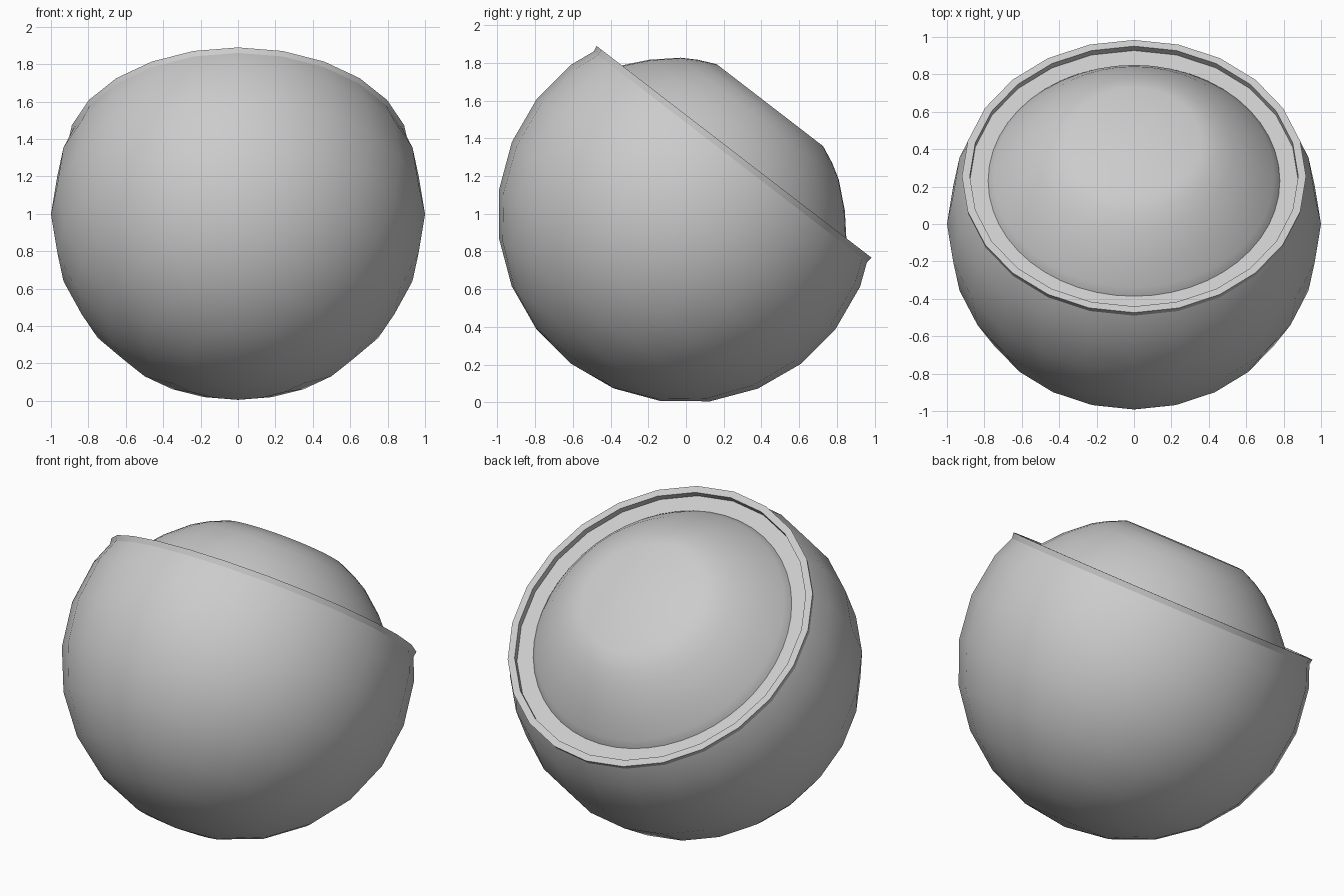
import bpy, bmesh, math
from mathutils import Matrix

if "Cube" in bpy.data.objects:
    bpy.data.objects.remove(bpy.data.objects["Cube"])

TILT = math.radians(-37.6)
PLACE = Matrix.Translation((0, 0, 0.997)) @ Matrix.Rotation(TILT, 4, 'X')


def lathe(name, profile, segments):
    """Revolve (radius, height) points round the tilted axis; radius 0 is a pole."""
    bm = bmesh.new()
    rings = []
    for r, h in profile:
        if r < 1e-5:
            rings.append([bm.verts.new((0, 0, h))])
        else:
            rings.append([bm.verts.new((r * math.cos(a), r * math.sin(a), h))
                          for a in (2 * math.pi * i / segments for i in range(segments))])
    for lo, hi in zip(rings, rings[1:]):
        for i in range(segments):
            j = (i + 1) % segments
            quad = [lo[i % len(lo)], lo[j % len(lo)], hi[j % len(hi)], hi[i % len(hi)]]
            bm.faces.new(list(dict.fromkeys(quad)))
    # flat top where the profile does not reach the axis
    if name == "inner_ball":
        bm.faces.new(rings[-1])
    bmesh.ops.recalc_face_normals(bm, faces=bm.faces)
    bm.transform(PLACE)
    mesh = bpy.data.meshes.new(name)
    bm.to_mesh(mesh)
    bm.free()
    ob = bpy.data.objects.new(name, mesh)
    bpy.context.collection.objects.link(ob)
    bpy.ops.object.select_all(action='DESELECT')
    ob.select_set(True)
    bpy.context.view_layer.objects.active = ob
    bpy.ops.object.shade_smooth_by_angle(angle=math.radians(30))
    return ob


# outer shell: low-poly sphere, raised lip, recessed flat ring
shell = [(math.sin(math.radians(a)), math.cos(math.radians(a))) for a in range(180, 74, -15)]
shell[0] = (0, -1)
shell += [(0.915, 0.385), (0.92, 0.418), (0.878, 0.418), (0.878, 0.38), (0.77, 0.38)]
lathe("outer_shell", shell, 24)

# inner ball with a flat round face
ball = [(0.80, 0.33), (0.78, 0.38), (0.75, 0.42), (0.655, 0.53),
        (0.53, 0.64), (0.45, 0.688), (0.356, 0.73)]
lathe("inner_ball", ball, 48)
